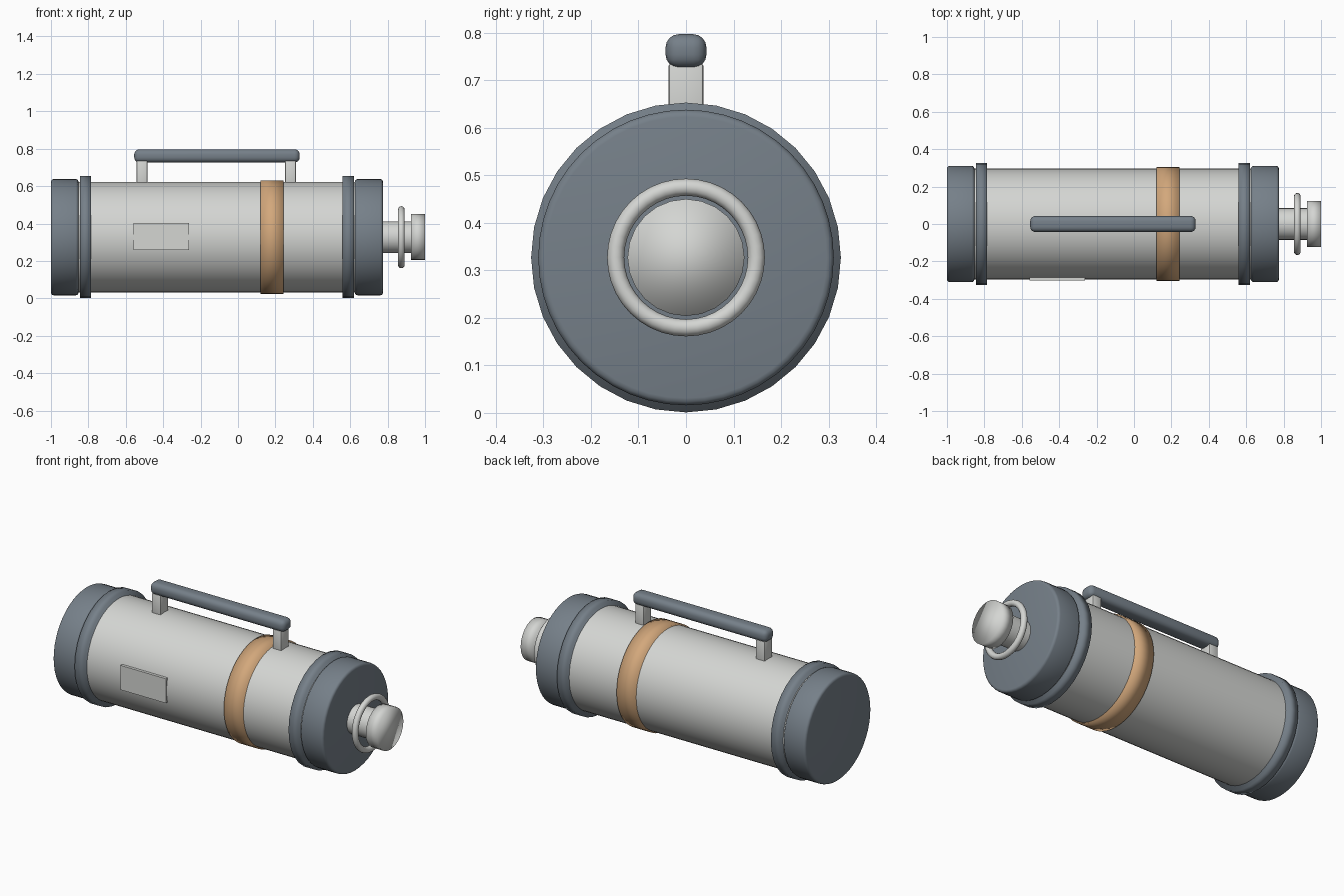
import bpy, math

if "Cube" in bpy.data.objects:
    bpy.data.objects.remove(bpy.data.objects["Cube"])

CZ = 0.327  # height of the long axis


def material(name, rgb):
    m = bpy.data.materials.new(name)
    m.diffuse_color = (*rgb, 1)
    m.use_nodes = True
    m.node_tree.nodes["Principled BSDF"].inputs["Base Color"].default_value = m.diffuse_color
    return m


SHELL = material("light grey", (0.66, 0.67, 0.65))
SLATE = material("slate grey", (0.18, 0.215, 0.25))
TAN = material("tan", (0.65, 0.39, 0.20))


def finish(name, mat, bevel=0, segments=3, smooth="angle"):
    ob = bpy.context.object
    ob.name = name
    ob.data.materials.append(mat)
    if bevel:
        bpy.ops.object.transform_apply(location=False, rotation=True, scale=True)
        b = ob.modifiers.new("bevel", "BEVEL")
        b.width = bevel
        b.segments = segments
        b.limit_method = "ANGLE"
        b.angle_limit = math.radians(40)
        bpy.ops.object.modifier_apply(modifier=b.name)
    if smooth == "full":
        bpy.ops.object.shade_smooth()
    else:
        bpy.ops.object.shade_smooth_by_angle(angle=math.radians(40))
    return ob


def drum(name, x0, x1, r, mat, sides=32, **kw):
    """Cylinder lying along x."""
    bpy.ops.mesh.primitive_cylinder_add(
        vertices=sides, radius=r, depth=x1 - x0,
        location=((x0 + x1) / 2, 0, CZ), rotation=(0, math.pi / 2, 0))
    return finish(name, mat, **kw)


def box(name, lo, hi, mat, **kw):
    bpy.ops.mesh.primitive_cube_add(
        size=1, location=[(a + b) / 2 for a, b in zip(lo, hi)])
    bpy.context.object.scale = [b - a for a, b in zip(lo, hi)]
    return finish(name, mat, **kw)


# Main body and tan band
drum("body", -0.90, 0.70, 0.296, SHELL, sides=48)
drum("band", 0.12, 0.243, 0.304, TAN, sides=48, smooth="full")

# End caps and collars
drum("left_cap", -1.0, -0.853, 0.311, SLATE, sides=48, bevel=0.015)
drum("right_cap", 0.625, 0.775, 0.311, SLATE, sides=48, bevel=0.015)
drum("left_collar", -0.845, -0.785, 0.326, SLATE, smooth="full")
drum("right_collar", 0.56, 0.62, 0.326, SLATE, smooth="full")

# Valve: neck, pull ring and knob
drum("valve_neck", 0.75, 0.94, 0.085, SHELL, sides=24)
drum("valve_knob", 0.925, 1.0, 0.123, SHELL, sides=24, smooth="full")
bpy.ops.mesh.primitive_torus_add(
    major_radius=0.148, minor_radius=0.018, major_segments=40, minor_segments=12,
    location=(0.873, 0, CZ), rotation=(0, math.pi / 2, 0))
finish("pull_ring", SHELL)

# Carrying handle
box("handle_bar", (-0.555, -0.043, 0.726), (0.33, 0.043, 0.797), SLATE,
    bevel=0.028, segments=4)
for side, x in (("left", -0.513), ("right", 0.281)):
    box(side + "_handle_post", (x - 0.029, -0.037, 0.58), (x + 0.029, 0.037, 0.735),
        SHELL, bevel=0.006, segments=2)

# Label plate on the front
box("label_plate", (-0.56, -0.303, 0.258), (-0.262, -0.283, 0.403), SHELL)
